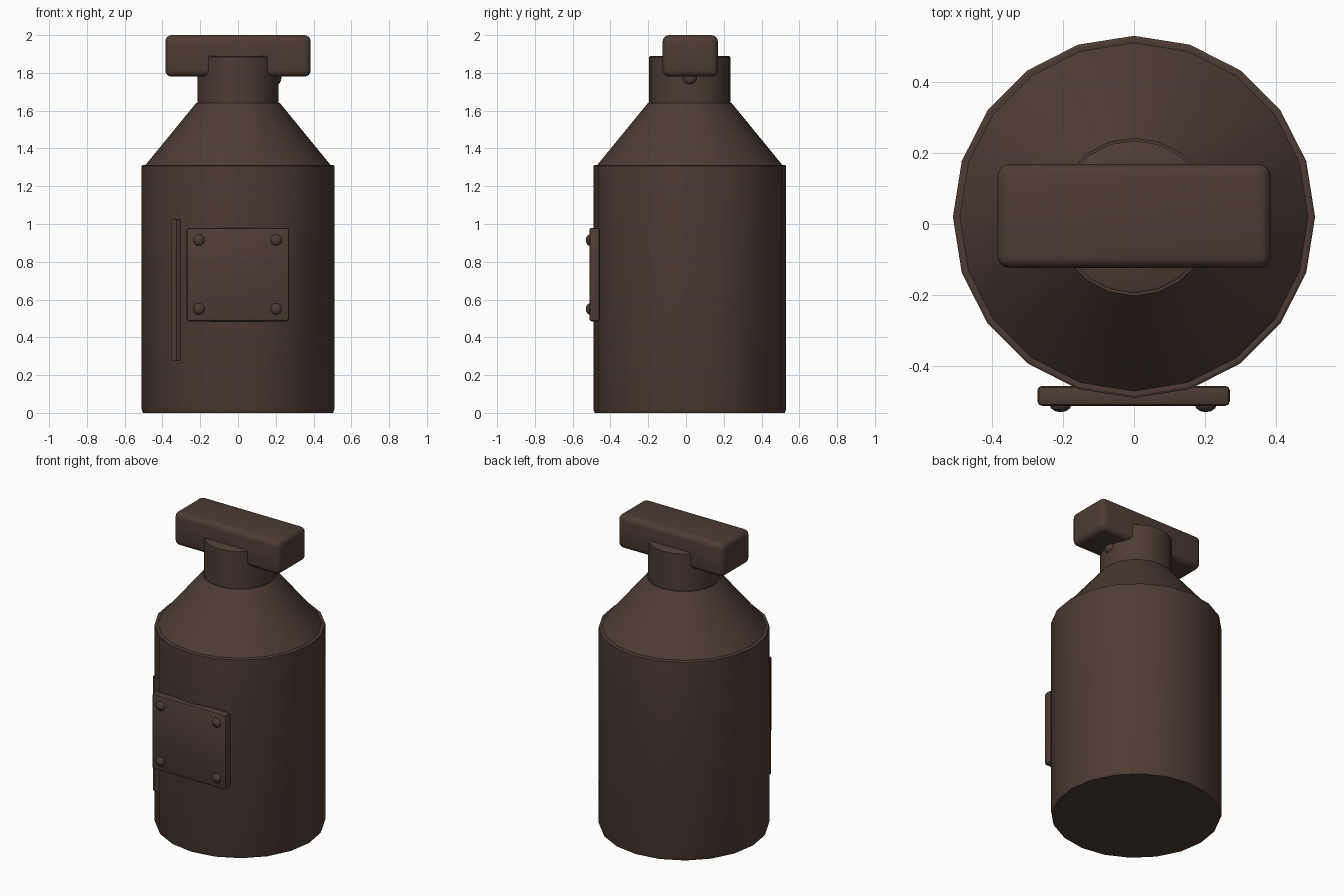
import bpy, bmesh, math
from mathutils import Matrix

if "Cube" in bpy.data.objects:
    bpy.data.objects.remove(bpy.data.objects["Cube"])

CY = 0.02          # depth of the canister axis
mat = bpy.data.materials.new("dark_brown")
mat.diffuse_color = (0.075, 0.046, 0.033, 1)
mat.use_nodes = True
mat.node_tree.nodes["Principled BSDF"].inputs["Base Color"].default_value = mat.diffuse_color


def finish(name, bm, angle=30):
    bmesh.ops.recalc_face_normals(bm, faces=bm.faces)
    me = bpy.data.meshes.new(name)
    bm.to_mesh(me)
    bm.free()
    me.materials.append(mat)
    ob = bpy.data.objects.new(name, me)
    bpy.context.collection.objects.link(ob)
    bpy.ops.object.select_all(action='DESELECT')
    bpy.context.view_layer.objects.active = ob
    ob.select_set(True)
    bpy.ops.object.shade_smooth_by_angle(angle=math.radians(angle))
    return ob


def lathe(name, profile, sides=20, centre=(0, CY), phase=0.0, caps=True):
    """Stack of polygon rings from (radius, z) points."""
    bm = bmesh.new()
    rings = []
    for r, z in profile:
        rings.append([bm.verts.new((centre[0] + r * math.cos(phase + 2 * math.pi * i / sides),
                                    centre[1] + r * math.sin(phase + 2 * math.pi * i / sides), z))
                      for i in range(sides)])
    for a, b in zip(rings, rings[1:]):
        for i in range(sides):
            j = (i + 1) % sides
            bm.faces.new((a[i], a[j], b[j], b[i]))
    if caps:
        bm.faces.new(rings[0])
        bm.faces.new(rings[-1])
    return finish(name, bm)


def rounded_box(name, lo, hi, bevel, segments):
    bm = bmesh.new()
    size = [h - l for l, h in zip(lo, hi)]
    mid = [(h + l) / 2 for l, h in zip(lo, hi)]
    bmesh.ops.create_cube(bm, size=1, matrix=Matrix.Translation(mid) @ Matrix.Diagonal((*size, 1)))
    bmesh.ops.bevel(bm, geom=bm.edges[:], offset=bevel, segments=segments, profile=0.5, affect='EDGES')
    return finish(name, bm, 40)


def dome(name, centre, scale):
    bm = bmesh.new()
    bmesh.ops.create_uvsphere(bm, u_segments=12, v_segments=8, radius=1,
                              matrix=Matrix.Translation(centre) @ Matrix.Diagonal((*scale, 1)))
    return finish(name, bm, 60)


# Canister body, shoulder and neck
lathe("body", [(0.503, 0), (0.51, 0.018), (0.51, 1.308), (0.503, 1.312)])
lathe("shoulder", [(0.492, 1.31), (0.222, 1.64)])
lathe("neck", [(0.215, 1.63), (0.215, 1.885), (0.206, 1.89)])

# Cap handle with a small knob under its right side
rounded_box("handle", (-0.385, -0.124, 1.78), (0.385, 0.169, 2.0), 0.035, 4)
dome("handle_knob", (0.2, 0.02, 1.775), (0.03, 0.04, 0.04))

# Front plate with four rivets
rounded_box("front_plate", (-0.272, -0.512, 0.485), (0.27, -0.456, 0.98), 0.013, 2)
for x in (-0.207, 0.202):
    for z in (0.55, 0.915):
        dome("rivet", (x, -0.508, z), (0.031, 0.022, 0.031))

# Open six-sided pipe beside the plate
lathe("side_pipe", [(0.029, 0.277), (0.029, 1.025)], 6, (-0.326, -0.371), math.pi / 2, False)
